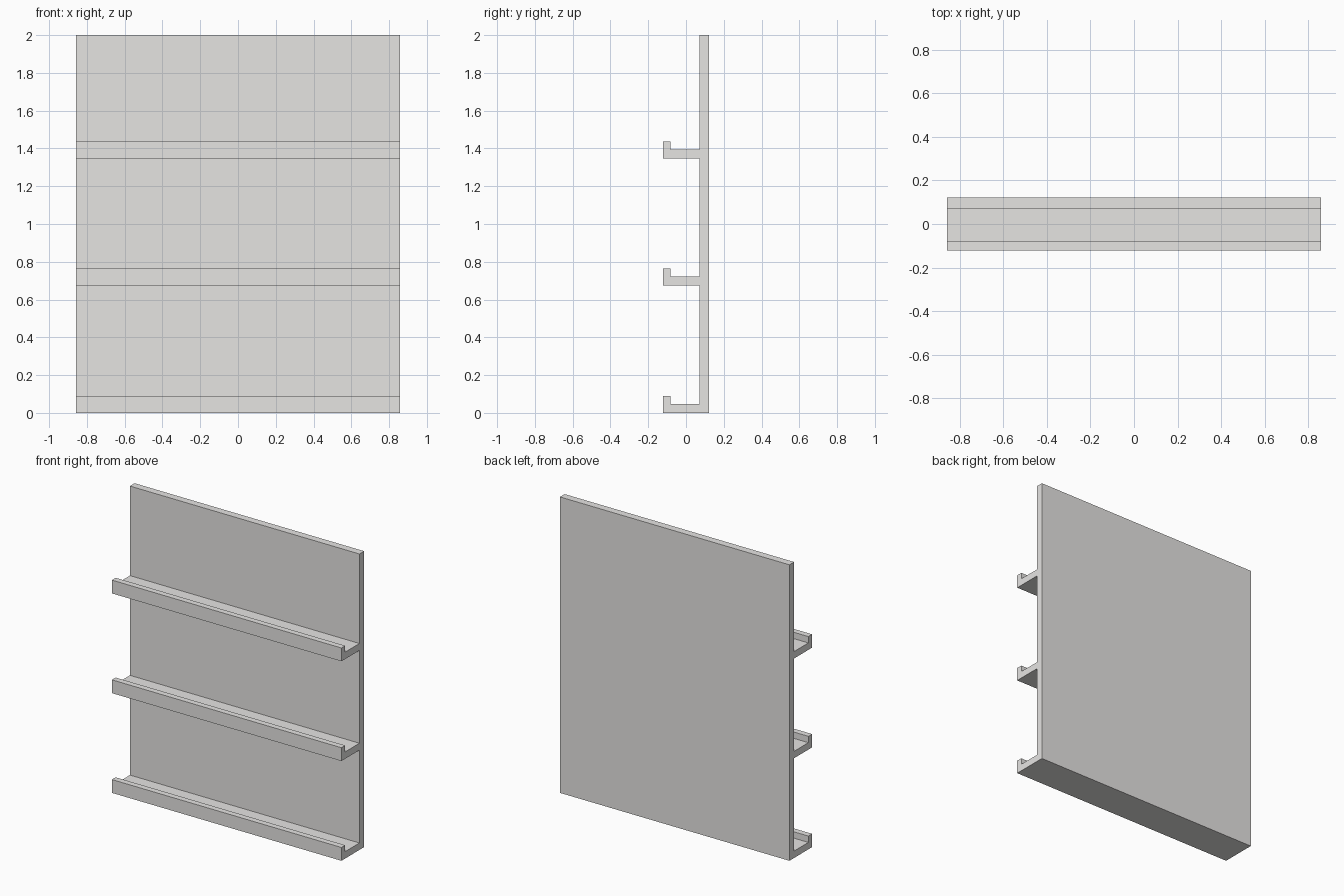
import bpy, bmesh

if "Cube" in bpy.data.objects:
    bpy.data.objects.remove(bpy.data.objects["Cube"])

HALF_W = 0.858             # half width along x
BACK, PANEL = 0.121, 0.071  # back and front of the panel
FRONT, LIP = -0.121, -0.081  # front and back of the shelf lip
SHELF_Z = (0.0, 0.674, 1.348)
SHELF_T, LIP_H = 0.047, 0.09

# side profile (y, z): back panel with three lipped shelves
profile = [(BACK, 2.0), (BACK, 0.0)]
for z in SHELF_Z:
    if z > 0:
        profile.append((PANEL, z))
    profile += [(FRONT, z), (FRONT, z + LIP_H), (LIP, z + LIP_H),
                (LIP, z + SHELF_T), (PANEL, z + SHELF_T)]
profile.append((PANEL, 2.0))

# extrude the profile across the width
bm = bmesh.new()
face = bm.faces.new([bm.verts.new((-HALF_W, y, z)) for y, z in profile])
new = bmesh.ops.extrude_face_region(bm, geom=[face])["geom"]
bmesh.ops.translate(bm, vec=(2 * HALF_W, 0, 0),
                    verts=[v for v in new if isinstance(v, bmesh.types.BMVert)])
bmesh.ops.recalc_face_normals(bm, faces=bm.faces)
mesh = bpy.data.meshes.new("wall_rack")
bm.to_mesh(mesh)
bm.free()

# single light grey finish
grey = bpy.data.materials.new("light grey")
grey.diffuse_color = (0.79, 0.78, 0.765, 1)
grey.use_nodes = True
grey.node_tree.nodes["Principled BSDF"].inputs["Base Color"].default_value = grey.diffuse_color
mesh.materials.append(grey)
rack = bpy.data.objects.new("wall_rack", mesh)
bpy.context.collection.objects.link(rack)
